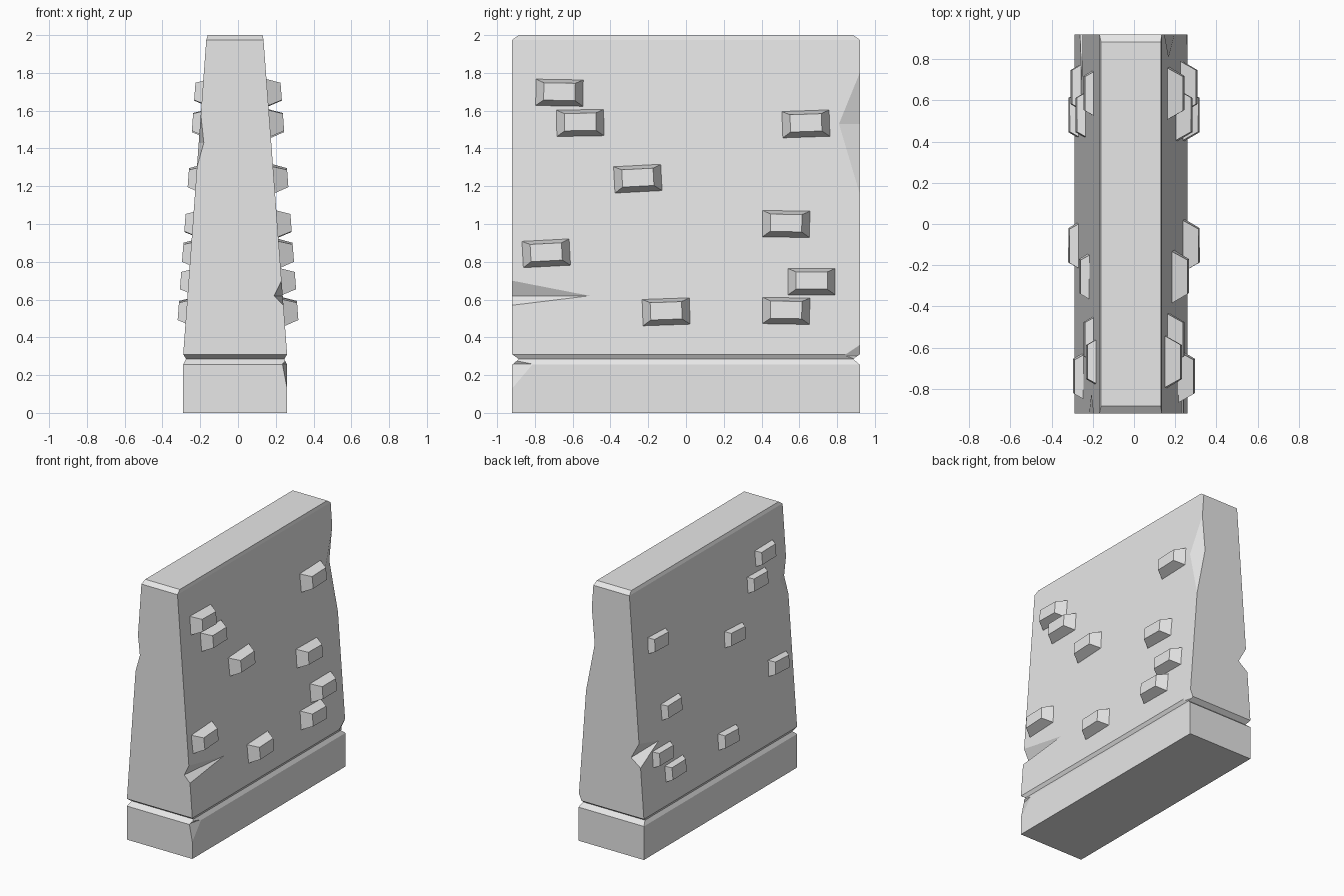
import bpy, bmesh, math
from mathutils import Vector, Matrix

cube = bpy.data.objects.get("Cube")
if cube:
    bpy.data.objects.remove(cube, do_unlink=True)

STONE = (0.8, 0.8, 0.8, 1.0)
stone = bpy.data.materials.new("grey stone")
stone.use_nodes = True
stone.diffuse_color = STONE
stone.node_tree.nodes["Principled BSDF"].inputs["Base Color"].default_value = STONE

END = 0.92  # half length of the wall


def finish(name, bm):
    bmesh.ops.recalc_face_normals(bm, faces=bm.faces)
    mesh = bpy.data.meshes.new(name)
    bm.to_mesh(mesh)
    bm.free()
    mesh.materials.append(stone)
    obj = bpy.data.objects.new(name, mesh)
    bpy.context.collection.objects.link(obj)
    return obj


def loft(name, rings):
    """Stack rectangles given as (z, x_min, x_max, half_length)."""
    bm = bmesh.new()
    loops = [[bm.verts.new(p) for p in
              ((a, -h, z), (b, -h, z), (b, h, z), (a, h, z))] for z, a, b, h in rings]
    for low, high in zip(loops, loops[1:]):
        for i in range(4):
            j = (i + 1) % 4
            bm.faces.new((low[i], low[j], high[j], high[i]))
    bm.faces.new(loops[0][::-1])
    bm.faces.new(loops[-1])
    return finish(name, bm)


def face_x(z, side):
    """x of the sloping wall face at a height, vertical below the groove."""
    t = max(0, (z - 0.31) / 1.665)
    return 0.26 - 0.125 * t if side > 0 else -0.29 + 0.122 * t


def chip(target, side, end, z_top, z_bottom, depth, z_deep, tip_y, z_tip):
    """Cut a wedge out of a vertical corner, running to a tip on the face."""
    tip = Vector((face_x(z_tip, side), tip_y, z_tip))
    y = end * END
    top = Vector((face_x(z_top, side), y, z_top))
    bottom = Vector((face_x(z_bottom, side), y, z_bottom))
    deep = Vector((face_x(z_deep, side) - side * depth, y, z_deep))
    outside = (top + bottom) / 2 + Vector((side * 0.1, 0, 0))
    bm = bmesh.new()
    bm.verts.new(tip)
    for p in (top, bottom, deep, outside):
        bm.verts.new(tip + (p - tip) * 1.3)
    bmesh.ops.convex_hull(bm, input=bm.verts)
    cutter = finish("chip_cutter", bm)
    cutter.hide_render = True
    mod = target.modifiers.new("chip", 'BOOLEAN')
    mod.operation = 'DIFFERENCE'
    mod.solver = 'EXACT'
    mod.object = cutter
    bpy.context.view_layer.objects.active = target
    bpy.ops.object.modifier_apply(modifier=mod.name)
    bpy.data.objects.remove(cutter, do_unlink=True)


# Plinth and tapering wall, meeting in a V groove
base = loft("base_block", [(0, -0.29, 0.26, END), (0.255, -0.29, 0.26, END),
                           (0.285, -0.275, 0.245, 0.885)])
wall = loft("tapered_wall", [(0.285, -0.275, 0.245, 0.885), (0.31, -0.29, 0.26, END),
                             (1.975, -0.168, 0.135, END), (2, -0.16, 0.13, 0.885)])

# Broken corners
chip(wall, 1, -1, 0.70, 0.57, 0.045, 0.62, -0.51, 0.62)
chip(wall, 1, 1, 1.80, 1.16, 0.045, 1.53, 0.81, 1.53)
chip(wall, -1, 1, 0.87, 0.69, 0.075, 0.75, 0.69, 0.81)
chip(wall, -1, -1, 1.58, 1.30, 0.027, 1.43, -0.83, 1.43)
chip(wall, 1, 1, 0.36, 0.25, 0.03, 0.30, 0.83, 0.30)
chip(base, 1, -1, 0.30, 0.13, 0.025, 0.26, -0.81, 0.26)


def brick(y, z, turn):
    """Bevelled stone standing out of the wall, mirrored to the other face."""
    bm = bmesh.new()
    rings = []
    for out, half_y, half_z in ((-0.02, 0.13, 0.072), (0, 0.125, 0.07), (0.073, 0.083, 0.046)):
        rings.append([bm.verts.new((out, sy * half_y, sz * half_z))
                      for sy, sz in ((-1, -1), (1, -1), (1, 1), (-1, 1))])
    for low, high in zip(rings, rings[1:]):
        for i in range(4):
            j = (i + 1) % 4
            bm.faces.new((low[i], low[j], high[j], high[i]))
    bm.faces.new(rings[0][::-1])
    bm.faces.new(rings[-1])
    place = (Matrix.Translation((face_x(z, 1), y, z))
             @ Matrix.Rotation(math.atan(-0.075), 4, 'Y')
             @ Matrix.Rotation(math.radians(turn), 4, 'X'))
    bm.transform(place)
    obj = finish("raised_brick", bm)
    mirror = obj.modifiers.new("other_face", 'MIRROR')
    mirror.use_axis = (True, False, False)


# Raised bricks: position along the wall, height, tilt
for y, z, turn in ((-0.67, 1.695, -1), (-0.56, 1.535, 1), (0.635, 1.53, 2),
                   (-0.255, 1.24, 3), (0.53, 1.0, -1), (-0.74, 0.845, 3),
                   (0.665, 0.695, 0), (0.53, 0.54, -1), (-0.105, 0.535, 2)):
    brick(y, z, turn)
